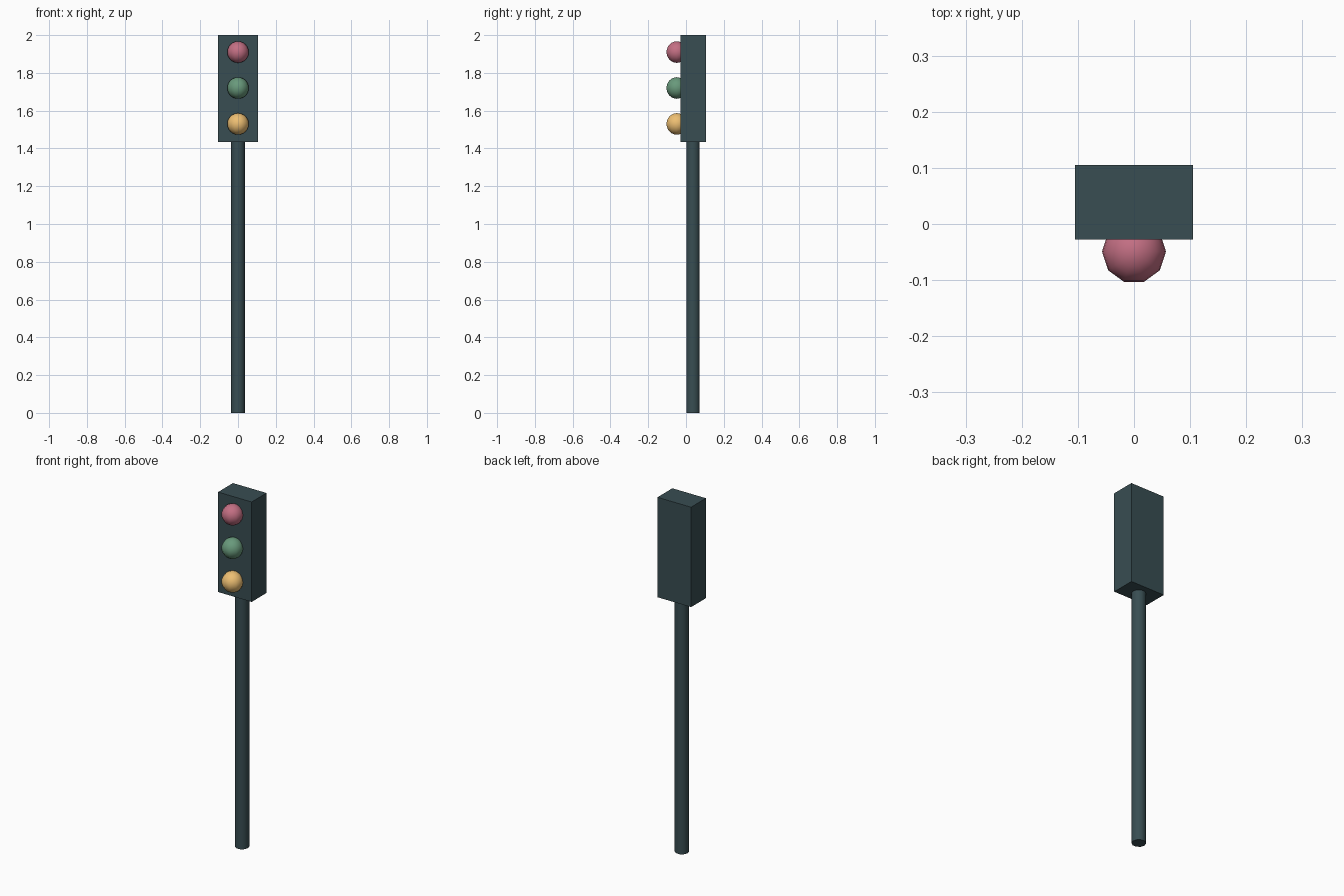
import bpy
from math import radians

if "Cube" in bpy.data.objects:
    bpy.data.objects.remove(bpy.data.objects["Cube"])


def material(name, color):
    m = bpy.data.materials.new(name)
    m.diffuse_color = (*color, 1)
    m.use_nodes = True
    m.node_tree.nodes["Principled BSDF"].inputs["Base Color"].default_value = m.diffuse_color
    return m


def finish(name, mat):
    ob = bpy.context.object
    ob.name = name
    ob.data.materials.append(mat)
    return ob


dark = material("dark_metal", (0.04, 0.075, 0.085))

# Pole
bpy.ops.mesh.primitive_cylinder_add(vertices=10, radius=0.037, depth=1.435,
                                    location=(0, 0.037, 0.7175),
                                    rotation=(0, 0, radians(18)))
finish("pole", dark)
bpy.ops.object.shade_smooth_by_angle(angle=radians(40))

# Signal housing
bpy.ops.mesh.primitive_cube_add(size=1, location=(0, 0.0385, 1.7175))
bpy.context.object.scale = (0.21, 0.133, 0.565)
finish("housing", dark)

# Lamps
lamps = [("red", 1.91, (0.55, 0.16, 0.23)),
         ("green", 1.72, (0.14, 0.32, 0.2)),
         ("amber", 1.53, (0.85, 0.52, 0.17))]
for name, z, color in lamps:
    bpy.ops.mesh.primitive_uv_sphere_add(segments=10, ring_count=12, radius=0.057,
                                         location=(0, -0.049, z),
                                         rotation=(0, 0, radians(18)))
    finish(name + "_lamp", material(name, color))
    bpy.ops.object.shade_smooth_by_angle(angle=radians(60))
